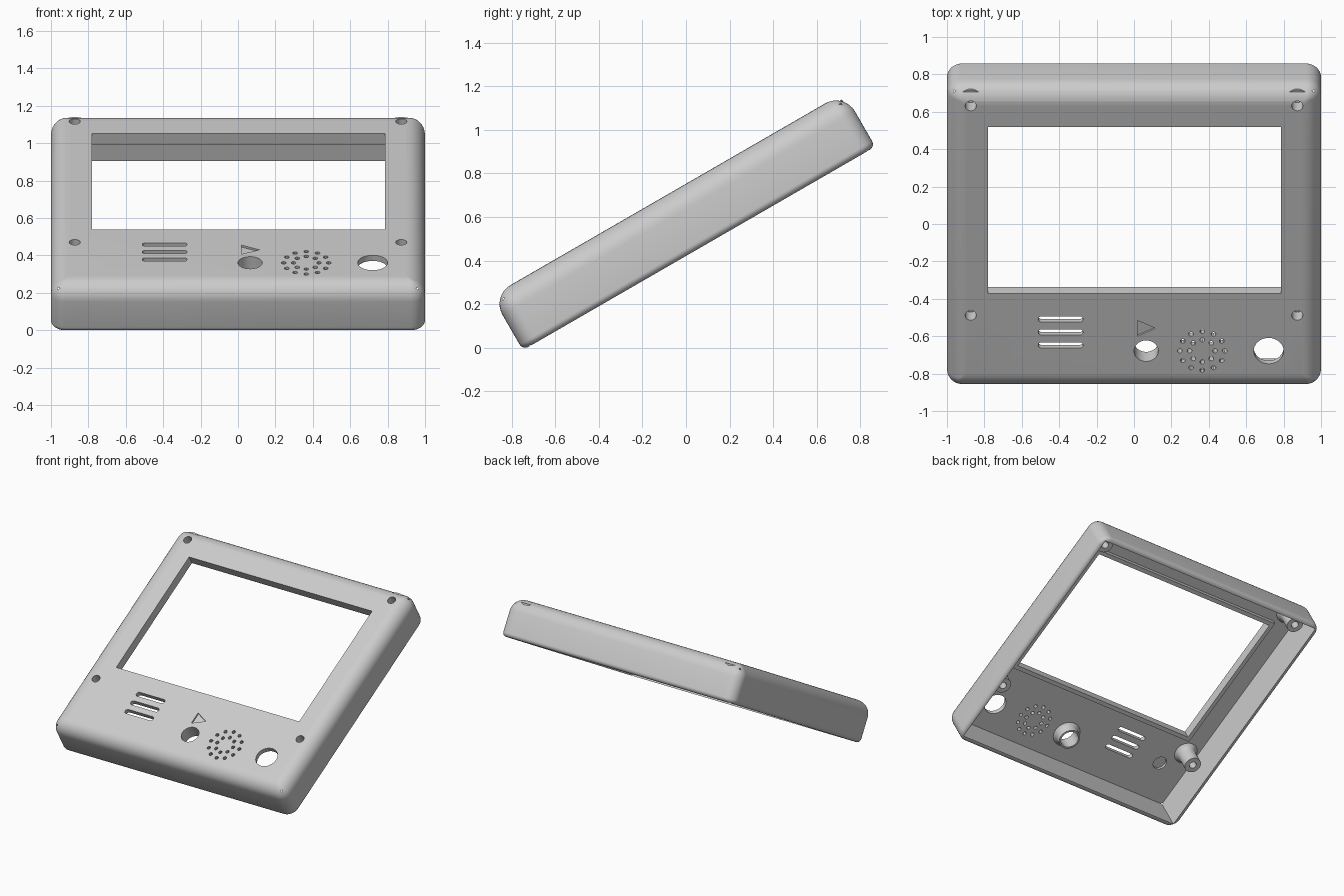
import bpy, bmesh, math
from math import cos, sin, pi
from mathutils import Matrix, Vector

cube = bpy.data.objects.get("Cube")
if cube:
    bpy.data.objects.remove(cube, do_unlink=True)

# Main dimensions, in the frame of the untilted case (face up, rim at zero)
HALF_W, HALF_L, DEPTH = 1.0, 0.934, 0.287
WALL = 0.035
FLOOR = DEPTH - WALL
TOP_R, RIM_R, CORNER_R = 0.1, 0.03, 0.08
TILT = math.radians(30)


def ring(cx, cy, hx, hy, r, z, seg=8):
    """Rounded rectangle outline; a single point per corner when r is zero."""
    pts = []
    for q, (sx, sy) in enumerate([(1, 1), (-1, 1), (-1, -1), (1, -1)]):
        for k in range(seg + 1 if r > 0 else 1):
            a = (q + k / seg) * pi / 2
            pts.append(Vector((cx + sx * (hx - r) + r * cos(a),
                               cy + sy * (hy - r) + r * sin(a), z)))
    return pts


def loft(bm, rings):
    """Closed solid through a stack of matching outlines."""
    loops = [[bm.verts.new(p) for p in pts] for pts in rings]
    bm.faces.new(loops[0][::-1])
    bm.faces.new(loops[-1])
    n = len(loops[0])
    for a, b in zip(loops, loops[1:]):
        for i in range(n):
            j = (i + 1) % n
            bm.faces.new((a[i], a[j], b[j], b[i]))


def lathe(bm, x, y, profile, seg=8):
    """Round solid from (radius, height) pairs."""
    loft(bm, [ring(x, y, r, r, r, z, seg) for r, z in profile])


def make(name, bm):
    bmesh.ops.remove_doubles(bm, verts=bm.verts, dist=1e-5)
    bmesh.ops.recalc_face_normals(bm, faces=bm.faces)
    mesh = bpy.data.meshes.new(name)
    bm.to_mesh(mesh)
    bm.free()
    ob = bpy.data.objects.new(name, mesh)
    bpy.context.collection.objects.link(ob)
    return ob


def combine(target, name, bm, operation):
    """Apply a boolean with a temporary solid, then discard the solid."""
    tool = make(name, bm)
    tool.hide_render = True
    mod = target.modifiers.new(name, 'BOOLEAN')
    mod.operation, mod.solver, mod.object = operation, 'EXACT', tool
    bpy.context.view_layer.objects.active = target
    bpy.ops.object.modifier_apply(modifier=mod.name)
    bpy.data.objects.remove(tool, do_unlink=True)


# Outer case: small round at the rim, large round at the face
steps = [i * pi / 16 for i in range(9)]
section = [(RIM_R * (1 - sin(a)), RIM_R * (1 - cos(a))) for a in steps]
section += [(TOP_R * (1 - cos(a)), DEPTH - TOP_R * (1 - sin(a))) for a in steps]
bm = bmesh.new()
loft(bm, [ring(0, 0, HALF_W - i, HALF_L - i, max(CORNER_R - i, 0.01), z)
          for i, z in section])
housing = make("front_housing", bm)

# Hollow interior
bm = bmesh.new()
loft(bm, [ring(0, 0, HALF_W - WALL, HALF_L - WALL, 0, z) for z in (-0.1, FLOOR)])
combine(housing, "interior_cutter", bm, 'DIFFERENCE')

# Inside features: window lip, screw bosses, button collar
WIN_X, WIN_Y, WIN_HX, WIN_HY = 0.002, 0.18, 0.783, 0.514
SCREWS = [(s * 0.873, y) for s in (-1, 1) for y in (0.825, -0.468)]
BUTTON = (0.065, -0.687)
SPEAKER = (0.365, -0.687)
ROOT = FLOOR + 0.012

bm = bmesh.new()
loft(bm, [ring(WIN_X, WIN_Y, WIN_HX + 0.03, WIN_HY + 0.03, 0, z)
          for z in (FLOOR - WALL, ROOT)])
combine(housing, "window_lip", bm, 'UNION')

bm = bmesh.new()
for x, y in SCREWS:
    lathe(bm, x, y, [(0.06, 0.1), (0.06, 0.2), (0.064, 0.225),
                     (0.073, 0.242), (0.085, FLOOR), (0.085, ROOT)])
lathe(bm, *BUTTON, [(0.078, 0.185), (0.08, 0.225), (0.088, 0.242),
                    (0.1, FLOOR), (0.1, ROOT)])
combine(housing, "bosses", bm, 'UNION')

# Openings through the face
ABOVE = DEPTH + 0.05
bm = bmesh.new()
loft(bm, [ring(WIN_X, WIN_Y, WIN_HX, WIN_HY, 0, z) for z in (0.05, ABOVE)])
for x, y in SCREWS:
    lathe(bm, x, y, [(0.026, 0.05), (0.026, 0.2), (0.03, 0.2), (0.03, ABOVE)], 5)
for x, y, r in [(*BUTTON, 0.065), (0.72, -0.687, 0.08)]:
    lathe(bm, x, y, [(r, 0.05), (r, ABOVE)])
for y in (-0.492, -0.572, -0.652):
    loft(bm, [ring(-0.392, y, 0.12, 0.018, 0.018, z) for z in (0.05, ABOVE)])

# Speaker grille: two rings of small holes
for count, radius in [(12, 0.12), (8, 0.068)]:
    for k in range(count):
        a = 2 * pi * k / count
        lathe(bm, SPEAKER[0] + radius * cos(a), SPEAKER[1] + radius * sin(a),
              [(0.013, 0.05), (0.013, ABOVE)], 3)

# Engraved triangle on the face, shallow round pocket behind it
arrow = [(0.02, -0.5), (0.02, -0.595), (0.115, -0.548)]
loft(bm, [[Vector((x, y, z)) for x, y in arrow] for z in (DEPTH - 0.012, ABOVE)])
lathe(bm, -0.74, -0.615, [(0.05, 0.15), (0.05, FLOOR + 0.018)])
combine(housing, "opening_cutter", bm, 'DIFFERENCE')

# Lean the case back and set it on the ground
housing.data.transform(Matrix.Translation((0, 0.06, 0)) @ Matrix.Rotation(TILT, 4, 'X'))
lowest = min(v.co.z for v in housing.data.vertices)
housing.data.transform(Matrix.Translation((0, 0, -lowest)))

bpy.ops.object.select_all(action='DESELECT')
housing.select_set(True)
bpy.context.view_layer.objects.active = housing
bpy.ops.object.shade_smooth_by_angle(angle=math.radians(30))
